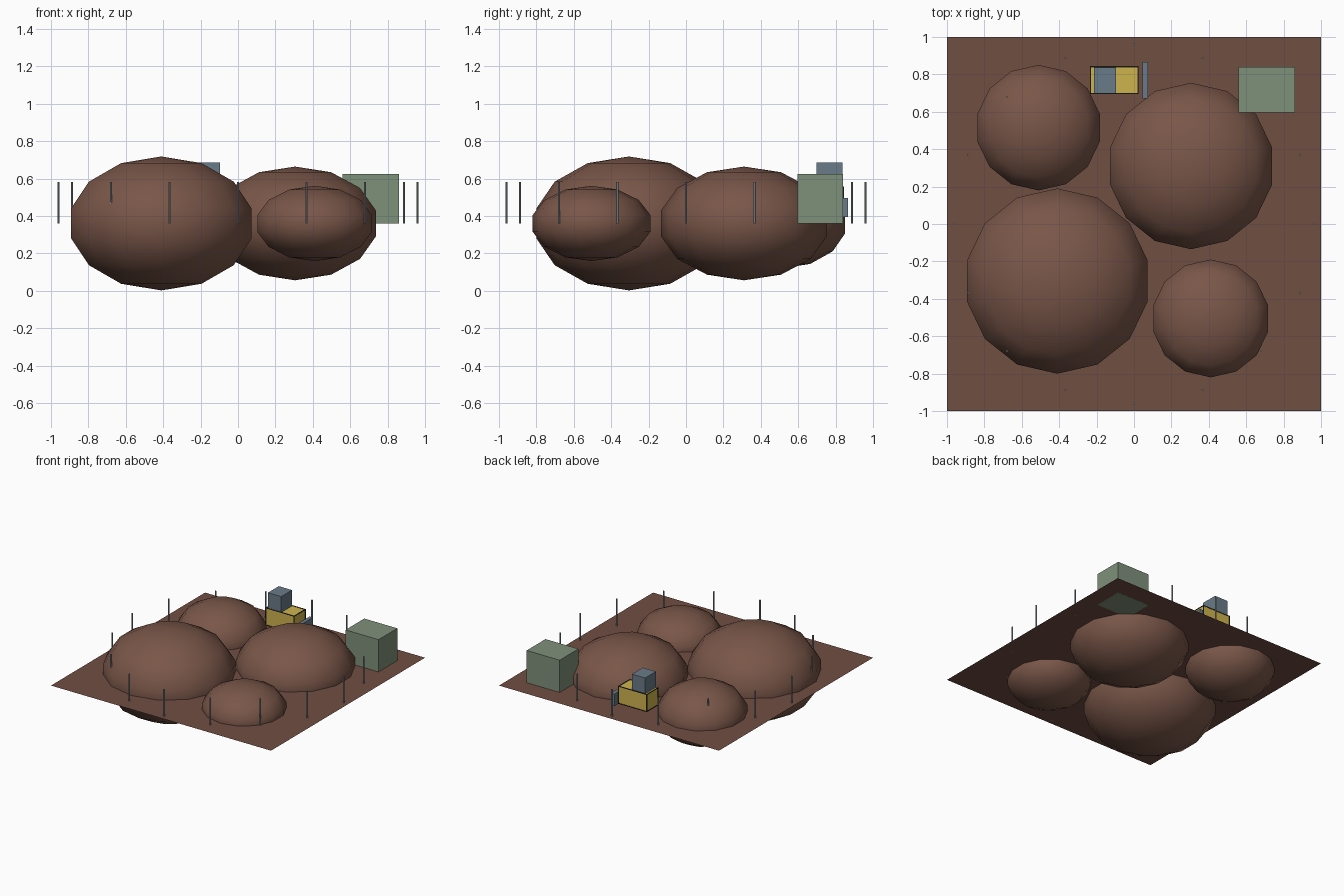
import bpy, bmesh, math
from mathutils import Matrix

if "Cube" in bpy.data.objects:
    bpy.data.objects.remove(bpy.data.objects["Cube"])

G = 0.36  # ground level


def mat(name, rgb):
    m = bpy.data.materials.new(name)
    lin = [((c / 255 + 0.055) / 1.055) ** 2.4 for c in rgb]
    m.diffuse_color = (*lin, 1)
    m.use_nodes = True
    m.node_tree.nodes["Principled BSDF"].inputs["Base Color"].default_value = m.diffuse_color
    return m


SOIL = mat("soil", (112, 78, 66))
MOUND = mat("mound_soil", (121, 86, 72))
GREEN = mat("hut_green", (127, 144, 122))
YELLOW = mat("machine_yellow", (206, 180, 78))
STEEL = mat("blue_steel", (106, 123, 137))
POST = mat("post_grey", (140, 148, 154))
DARK = mat("dark_trim", (45, 40, 32))


def finish(name, bm, material, smooth=False):
    me = bpy.data.meshes.new(name)
    for f in bm.faces:
        f.smooth = smooth
    bm.to_mesh(me)
    bm.free()
    me.materials.append(material)
    ob = bpy.data.objects.new(name, me)
    bpy.context.collection.objects.link(ob)
    return ob


def add_box(bm, x0, x1, y0, y1, z0, z1):
    m = Matrix.Translation(((x0 + x1) / 2, (y0 + y1) / 2, (z0 + z1) / 2))
    bmesh.ops.create_cube(bm, size=1, matrix=m @ Matrix.Diagonal((x1 - x0, y1 - y0, z1 - z0, 1)))


def box(name, material, *b):
    bm = bmesh.new()
    add_box(bm, *b)
    return finish(name, bm, material)


# flat ground sheet
bm = bmesh.new()
bmesh.ops.create_grid(bm, x_segments=1, y_segments=1, size=1, matrix=Matrix.Translation((0, 0, G)))
finish("ground_sheet", bm, SOIL)

# squashed low-poly mounds: x, y, radius, half height
for i, (x, y, r, h) in enumerate([(-0.41, -0.305, 0.508, 0.358), (0.305, 0.31, 0.456, 0.304),
                                  (-0.51, 0.515, 0.344, 0.24), (0.41, -0.505, 0.323, 0.201)]):
    bm = bmesh.new()
    bmesh.ops.create_uvsphere(bm, u_segments=14, v_segments=7, radius=1,
                              matrix=Matrix.Translation((x, y, G)) @ Matrix.Diagonal((r, r, h, 1)))
    finish(f"mound_{i + 1}", bm, MOUND, smooth=True)

# ring of fence posts
bm = bmesh.new()
for k in range(16):
    a = k * math.tau / 16
    bmesh.ops.create_cone(bm, cap_ends=True, segments=6, radius1=0.006, radius2=0.006, depth=0.222,
                          matrix=Matrix.Translation((0.96 * math.cos(a), 0.96 * math.sin(a), G + 0.111)))
finish("fence_posts", bm, POST)

# site hut
box("site_hut", GREEN, 0.56, 0.86, 0.596, 0.84, G - 0.001, 0.625)

# digging machine: body, cab, blade
X0, X1, Y0, Y1, Z0, Z1 = -0.232, 0.022, 0.697, 0.841, 0.415, 0.555
box("machine_body", YELLOW, X0, X1, Y0, Y1, Z0, Z1)
box("machine_cab", STEEL, -0.215, -0.095, 0.697, 0.837, 0.555, 0.685)
box("machine_blade", STEEL, 0.045, 0.076, 0.67, 0.865, 0.395, 0.495)

# dark trim along every edge of the body
bm = bmesh.new()
t = 0.003
for y in (Y0, Y1):
    for z in (Z0, Z1):
        add_box(bm, X0 - t, X1 + t, y - t, y + t, z - t, z + t)
for x in (X0, X1):
    for z in (Z0, Z1):
        add_box(bm, x - t, x + t, Y0 + t, Y1 - t, z - t, z + t)
    for y in (Y0, Y1):
        add_box(bm, x - t, x + t, y - t, y + t, Z0 + t, Z1 - t)
finish("body_trim", bm, DARK)
